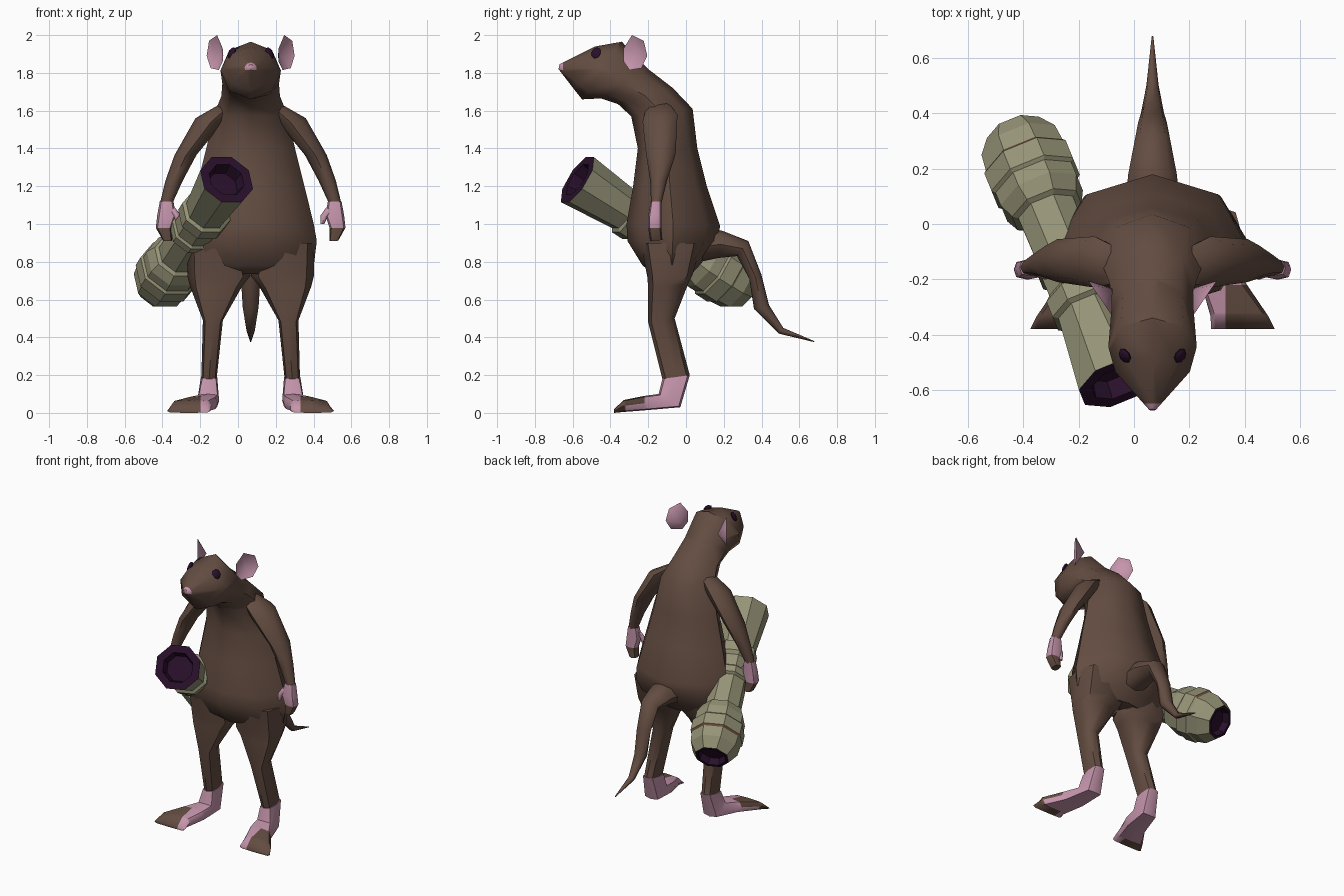
import bpy, bmesh, math
from mathutils import Vector, Matrix

if "Cube" in bpy.data.objects:
    bpy.data.objects.remove(bpy.data.objects["Cube"], do_unlink=True)

CX = 0.067  # centre line of the animal


def material(name, rgb):
    m = bpy.data.materials.new(name)
    m.use_nodes = True
    m.diffuse_color = (*rgb, 1)
    bsdf = m.node_tree.nodes["Principled BSDF"]
    bsdf.inputs["Base Color"].default_value = (*rgb, 1)
    bsdf.inputs["Roughness"].default_value = 0.9
    return m


FUR = material("brown_fur", (0.125, 0.073, 0.053))
PINK = material("pink_skin", (0.56, 0.30, 0.41))
OLIVE = material("olive_metal", (0.30, 0.29, 0.18))
DARK = material("dark_purple", (0.022, 0.005, 0.024))
RUST = material("rust", (0.16, 0.08, 0.05))


def finish(bm, name, mats, rule=None, smooth=True):
    bmesh.ops.recalc_face_normals(bm, faces=bm.faces)
    if rule:
        for f in bm.faces:
            f.material_index = rule(f.calc_center_median(), f.normal)
    me = bpy.data.meshes.new(name)
    bm.to_mesh(me)
    bm.free()
    ob = bpy.data.objects.new(name, me)
    bpy.context.collection.objects.link(ob)
    for m in mats:
        me.materials.append(m)
    if smooth:
        bpy.ops.object.select_all(action="DESELECT")
        ob.select_set(True)
        bpy.context.view_layer.objects.active = ob
        bpy.ops.object.shade_smooth_by_angle(angle=math.radians(50))
    return ob


def skin(bm, rings):
    """Bridge vertex rings with quads and cap both ends."""
    vr = [[bm.verts.new(p) for p in r] for r in rings]
    n = len(vr[0])
    for a, b in zip(vr, vr[1:]):
        for i in range(n):
            j = (i + 1) % n
            bm.faces.new((a[i], a[j], b[j], b[i]))
    bm.faces.new(vr[0])
    bm.faces.new(vr[-1])


def loft(name, rings, mats, side=1, rule=None, cuts=(), box=1.0):
    """Rings: front y, front z, back y, back z, centre x, half width.
    box pushes the diagonal corners out (over 1) or in (under 1)."""
    bm = bmesh.new()
    loops = []
    for fy, fz, by, bz, x, hw in rings:
        mid = Vector((CX + side * x, (fy + by) / 2, (fz + bz) / 2))
        half = Vector((0, (by - fy) / 2, (bz - fz) / 2))
        loop = []
        for i in range(8):
            a = math.tau * i / 8
            k = box if i % 2 else 1
            loop.append(mid + k * (half * math.cos(a) + Vector((hw * math.sin(a), 0, 0))))
        loops.append(loop)
    skin(bm, loops)
    for co, no in cuts:
        bmesh.ops.bisect_plane(bm, geom=bm.verts[:] + bm.edges[:] + bm.faces[:],
                               plane_co=co, plane_no=no)
    return finish(bm, name, mats, rule)


# Torso, neck and head in one skin, with a small pink nose tip
body = loft("body_and_head", [
    (-0.17, 0.735, 0.03, 0.735, 0, 0.29),
    (-0.23, 0.78, 0.08, 0.79, 0, 0.335),
    (-0.31, 0.91, 0.17, 0.91, 0, 0.35),
    (-0.315, 1.0, 0.18, 0.99, 0, 0.335),
    (-0.28, 1.2, 0.11, 1.2, 0, 0.285),
    (-0.255, 1.4, 0.06, 1.4, 0, 0.235),
    (-0.29, 1.57, 0.035, 1.61, 0, 0.19),
    (-0.36, 1.635, -0.07, 1.72, 0, 0.155),
    (-0.45, 1.665, -0.2, 1.82, 0, 0.15),
    (-0.55, 1.66, -0.34, 1.965, 0, 0.16),
    (-0.59, 1.71, -0.48, 1.94, 0, 0.135),
    (-0.675, 1.82, -0.67, 1.845, 0, 0.012),
], [FUR, PINK], rule=lambda c, n: int(c.y < -0.65 and c.z > 1.815),
    cuts=[((0, -0.65, 0), (0, 1, 0)), ((0, 0, 1.815), (0, 0, 1))])

# Tail
loft("tail", [
    (0.03, 0.79, 0.08, 0.96, 0, 0.1),
    (0.17, 0.82, 0.19, 0.965, 0, 0.088),
    (0.27, 0.83, 0.33, 0.91, 0, 0.065),
    (0.335, 0.71, 0.40, 0.73, 0, 0.052),
    (0.36, 0.55, 0.44, 0.57, 0, 0.042),
    (0.49, 0.42, 0.515, 0.45, 0, 0.022),
    (0.678, 0.375, 0.68, 0.38, 0, 0.003),
], [FUR])

bpy.context.view_layer.update()
for s, tag in ((1, "left"), (-1, "right")):
    # Legs, rising into the hips
    loft(tag + "_leg", [
        (-0.24, 0.90, 0.08, 0.90, 0.19, 0.145),
        (-0.205, 0.72, 0.035, 0.73, 0.168, 0.167),
        (-0.20, 0.66, 0.01, 0.68, 0.183, 0.138),
        (-0.20, 0.48, -0.06, 0.50, 0.2, 0.053),
        (-0.125, 0.18, 0.02, 0.20, 0.22, 0.041),
    ], [FUR], s, box=1.08)

    # Feet: pink with a brown patch on the outer toes
    loft(tag + "_foot", [
        (-0.125, 0.18, 0.02, 0.20, 0.22, 0.043),
        (-0.145, 0.10, -0.03, 0.03, 0.225, 0.058),
        (-0.22, 0.09, -0.20, 0.015, 0.255, 0.08),
        (-0.33, 0.068, -0.34, 0.004, 0.315, 0.105),
        (-0.38, 0.02, -0.38, 0.0, 0.327, 0.115),
    ], [PINK, FUR], s,
        rule=lambda c, n: int(s * (c.x - CX) > 0.265 and c.y < -0.22
                              and (n.z > 0 or c.y < -0.32)),
        cuts=[((CX + s * 0.265, 0, 0), (1, 0, 0)), ((0, -0.22, 0), (0, 1, 0)),
              ((0, -0.32, 0), (0, 1, 0))], box=1.2)

    # Arms
    loft(tag + "_arm", [
        (-0.21, 1.62, -0.09, 1.64, 0.12, 0.05),
        (-0.23, 1.54, -0.045, 1.58, 0.21, 0.082),
        (-0.21, 1.36, -0.055, 1.37, 0.345, 0.058),
        (-0.19, 1.23, -0.10, 1.23, 0.405, 0.046),
        (-0.185, 1.11, -0.13, 1.11, 0.447, 0.033),
    ], [FUR], s)

    # Hands with brown finger tips, and thumbs
    loft(tag + "_hand", [
        (-0.187, 1.12, -0.13, 1.12, 0.445, 0.036),
        (-0.20, 1.04, -0.13, 1.05, 0.445, 0.05),
        (-0.20, 0.98, -0.13, 0.98, 0.46, 0.042),
        (-0.19, 0.91, -0.125, 0.915, 0.44, 0.024),
    ], [PINK, FUR], s, rule=lambda c, n: int(c.z < 0.98), box=1.1)
    loft(tag + "_thumb", [
        (-0.19, 1.08, -0.15, 1.09, 0.42, 0.022),
        (-0.20, 1.04, -0.16, 1.05, 0.39, 0.02),
        (-0.20, 1.0, -0.17, 1.0, 0.38, 0.01),
    ], [PINK], s)

    # Ears: thin cups opening outward and forward
    bm = bmesh.new()
    outline = [(0.0, 1.86), (0.0, 1.93), (0.35, 2.0), (0.85, 1.97),
               (1.0, 1.89), (0.75, 1.825), (0.25, 1.815)]
    rim = [bm.verts.new((CX + s * (0.148 + 0.085 * u), -0.33 + 0.125 * u, z))
           for u, z in outline]
    for depth in (0.0, 0.01):
        hollow = bm.verts.new((CX + s * (0.155 - depth), -0.243 + depth, 1.89))
        for a, b in zip(rim, rim[1:] + rim[:1]):
            bm.faces.new((a, b, hollow))
    finish(bm, tag + "_ear", [PINK])

    # Eyes: flattened beads seated on the head
    ok, loc, nor, idx = body.closest_point_on_mesh(
        Vector((CX + s * 0.092, -0.475, 1.9)))
    facing = (nor + Vector((0, -0.35, 0))).normalized()
    seat = Matrix.Translation(loc) @ facing.to_track_quat("Z", "Y").to_matrix().to_4x4()
    bm = bmesh.new()
    bmesh.ops.create_uvsphere(bm, u_segments=8, v_segments=6, radius=0.034,
                              matrix=seat @ Matrix.Diagonal((0.85, 1, 0.4, 1)))
    finish(bm, tag + "_eye", [DARK])

# Launcher tube: octagonal profile turned along a slanted axis
muzzle = Vector((-0.06, -0.575, 1.235))
rear = Vector((-0.43, 0.33, 0.65))
turn = (rear - muzzle).to_track_quat("Z", "Y")
profile = [(0.06, 0.085), (0.0, 0.1), (0.0, 0.15), (0.28, 0.118), (0.29, 0.137),
           (0.35, 0.137), (0.37, 0.118), (0.44, 0.118), (0.45, 0.13), (0.49, 0.13),
           (0.50, 0.112), (0.68, 0.115), (0.69, 0.135), (0.74, 0.16), (0.79, 0.16),
           (0.8, 0.172), (0.87, 0.172), (0.88, 0.162), (0.94, 0.155),
           (1.0, 0.11), (1.0, 0.09), (0.96, 0.08)]
bm = bmesh.new()
skin(bm, [[muzzle.lerp(rear, t) + turn @ Vector((r * math.cos(a), r * math.sin(a), 0))
           for a in (math.tau * (i + 0.5) / 8 for i in range(8))] for t, r in profile])
axis = (rear - muzzle).normalized()
span = (rear - muzzle).length


def tube_colour(c, n):
    t = (c - muzzle).dot(axis) / span
    radial = (c - muzzle - axis * t * span).normalized()
    inward = n.dot(radial) < -0.5
    if t < 0.1 and (inward or n.dot(axis) < -0.9):
        return 1
    if t > 0.95 and (inward or n.dot(axis) > 0.9):
        return 1
    return 2 if 0.87 < t < 0.88 and radial.z > 0.3 else 0  # worn upper seam


finish(bm, "launcher_tube", [OLIVE, DARK, RUST], tube_colour, smooth=False)
